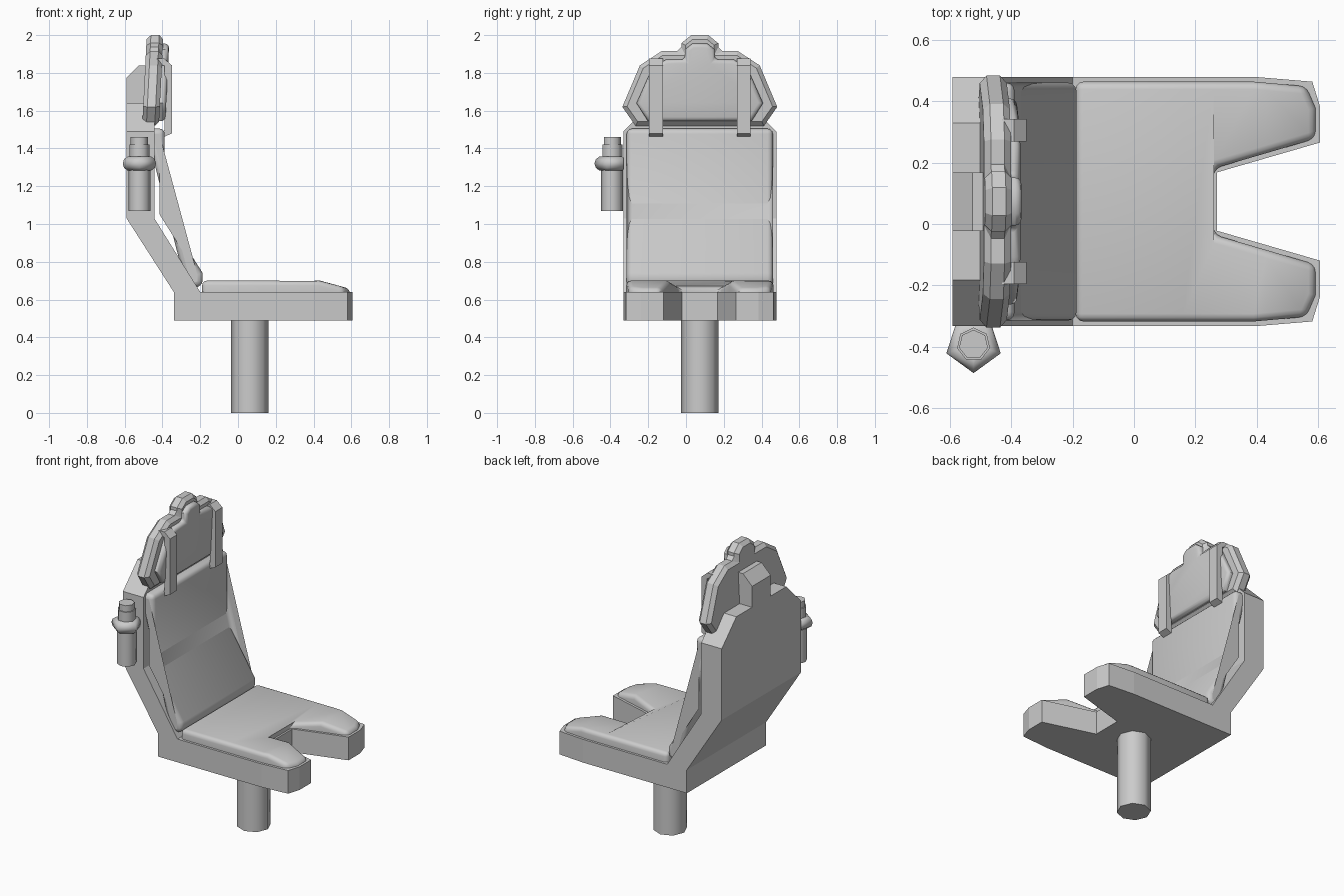
import bpy, bmesh, math
from mathutils import Vector

if "Cube" in bpy.data.objects:
    bpy.data.objects.remove(bpy.data.objects["Cube"])

CY = 0.073  # middle of the chair in y (the bottle pushes it off centre)


def sym(half):
    """Mirror a half outline of (distance from middle, other) into a closed one."""
    return [(CY + d, v) for d, v in half] + [(CY - d, v) for d, v in reversed(half)]


def prism(name, pts, axis, lo, hi, bevel=0, segs=1, limit=60, cuts=(), warp=None, smooth=0):
    """Extrude a 2D outline along an axis, optionally cut in x, warp and bevel."""
    def place(p, d):
        return {'x': (d, p[0], p[1]), 'y': (p[0], d, p[1]), 'z': (p[0], p[1], d)}[axis]
    bm = bmesh.new()
    face = bm.faces.new([bm.verts.new(place(p, lo)) for p in pts])
    ext = bmesh.ops.extrude_face_region(bm, geom=[face], use_keep_orig=True)
    shift = Vector(place((0, 0), hi - lo))
    for v in ext['geom']:
        if isinstance(v, bmesh.types.BMVert):
            v.co += shift
    for x in cuts:
        bmesh.ops.bisect_plane(bm, geom=bm.verts[:] + bm.edges[:] + bm.faces[:],
                               plane_co=(x, 0, 0), plane_no=(1, 0, 0), dist=1e-4)
    if warp:
        for v in bm.verts:
            warp(v.co)
    bmesh.ops.recalc_face_normals(bm, faces=bm.faces)
    if bevel:
        edges = [e for e in bm.edges if len(e.link_faces) == 2
                 and e.calc_face_angle(0) > math.radians(limit)]
        bmesh.ops.bevel(bm, geom=edges, offset=bevel, segments=segs, profile=0.5,
                        affect='EDGES', clamp_overlap=True)
    me = bpy.data.meshes.new(name)
    bm.to_mesh(me)
    bm.free()
    ob = bpy.data.objects.new(name, me)
    bpy.context.collection.objects.link(ob)
    if smooth:
        soften(ob, smooth)
    return ob


def soften(ob, angle):
    bpy.ops.object.select_all(action='DESELECT')
    ob.select_set(True)
    bpy.context.view_layer.objects.active = ob
    bpy.ops.object.shade_smooth_by_angle(angle=math.radians(angle))


def cylinder(name, x, y, z0, z1, r, sides):
    bpy.ops.mesh.primitive_cylinder_add(vertices=sides, radius=r, depth=z1 - z0,
                                        location=(x, y, (z0 + z1) / 2))
    bpy.context.object.name = name
    soften(bpy.context.object, 55)


# Seat base: two horns with a notch between them
seat = [(0.405, -0.34), (0.405, 0.40), (0.39, 0.58), (0.31, 0.605), (0.192, 0.605), (0.095, 0.27)]
prism("seat_base", [(x, y) for y, x in sym(seat)], 'z', 0.49, 0.64)


# Seat cushion: slopes down at the horn tips and towards the notch
def slope(co):
    if co.z > 0.6:
        co.z -= max(0, co.x - 0.43) * 0.26
        if 0.24 < co.x < 0.3 and abs(co.y - CY) < 0.2:
            co.z -= 0.03


pad = [(0.39, -0.19), (0.39, 0.39), (0.375, 0.56), (0.305, 0.592), (0.205, 0.592), (0.107, 0.258)]
prism("seat_cushion", [(x, y) for y, x in sym(pad)], 'z', 0.57, 0.70, bevel=0.025, segs=3,
      cuts=(0.16, 0.258, 0.43), warp=slope, smooth=50)

# Backrest shell: bent profile, then the stepped shoulders and headrest post
prism("backrest_lower", [(-0.34, 0.49), (-0.2, 0.64), (-0.443, 1.03), (-0.59, 1.03), (-0.34, 0.64)],
      'y', CY - 0.405, CY + 0.405)
prism("backrest_upper", sym([(0.405, 1.03), (0.405, 1.49), (0.255, 1.64)]), 'x', -0.59, -0.443)
prism("headrest_post", [(-0.59, 1.6), (-0.443, 1.6), (-0.443, 1.84), (-0.525, 1.84), (-0.59, 1.775)],
      'y', CY - 0.095, CY + 0.095)

# Back cushion
prism("back_cushion", [(-0.49, 1.505), (-0.388, 1.505), (-0.388, 1.06), (-0.187, 0.74),
                       (-0.187, 0.675), (-0.27, 0.65)],
      'y', CY - 0.387, CY + 0.387, bevel=0.028, segs=3, limit=40, smooth=50)


# Headrest plate and pad, leaning slightly forward
def lean(co):
    co.x += 0.05 * (co.z - 1.6)


plate = [(0.34, 1.52), (0.41, 1.62), (0.317, 1.84), (0.202, 1.915), (0.098, 1.915),
         (0.098, 1.957), (0.045, 2.0)]
prism("headrest_plate", sym(plate), 'x', -0.503, -0.415, bevel=0.022, limit=70, warp=lean)
pillow = [(0.275, 1.545), (0.335, 1.64), (0.25, 1.83), (0.18, 1.87), (0.078, 1.87),
          (0.078, 1.925), (0.04, 1.955)]
prism("headrest_pad", sym(pillow), 'x', -0.46, -0.382, bevel=0.022, segs=3, limit=70,
      warp=lean, smooth=50)

# Shoulder straps over the headrest
for side, label in ((-1, "right"), (1, "left")):
    mid = CY + side * 0.232
    prism("strap_" + label, [(-0.405, 1.455), (-0.35, 1.48), (-0.35, 1.84), (-0.39, 1.875),
                             (-0.43, 1.875), (-0.43, 1.84), (-0.39, 1.84), (-0.39, 1.5)],
          'y', mid - 0.036, mid + 0.036)

# Pedestal
cylinder("pedestal", 0.0625, CY, 0, 0.5, 0.1, 8)

# Bottle clipped to the side of the backrest
BX, BY = -0.522, -0.392
cylinder("bottle_body", BX, BY, 1.07, 1.34, 0.058, 8)
cylinder("bottle_neck", BX, BY, 1.33, 1.42, 0.055, 7)
cylinder("bottle_cap", BX, BY, 1.42, 1.46, 0.048, 7)
bpy.ops.mesh.primitive_torus_add(major_segments=5, minor_segments=10, major_radius=0.054,
                                 minor_radius=0.039, location=(BX, BY, 1.32),
                                 rotation=(0, 0, -math.pi / 2))
bpy.context.object.name = "bottle_collar"
bpy.ops.object.shade_smooth()
